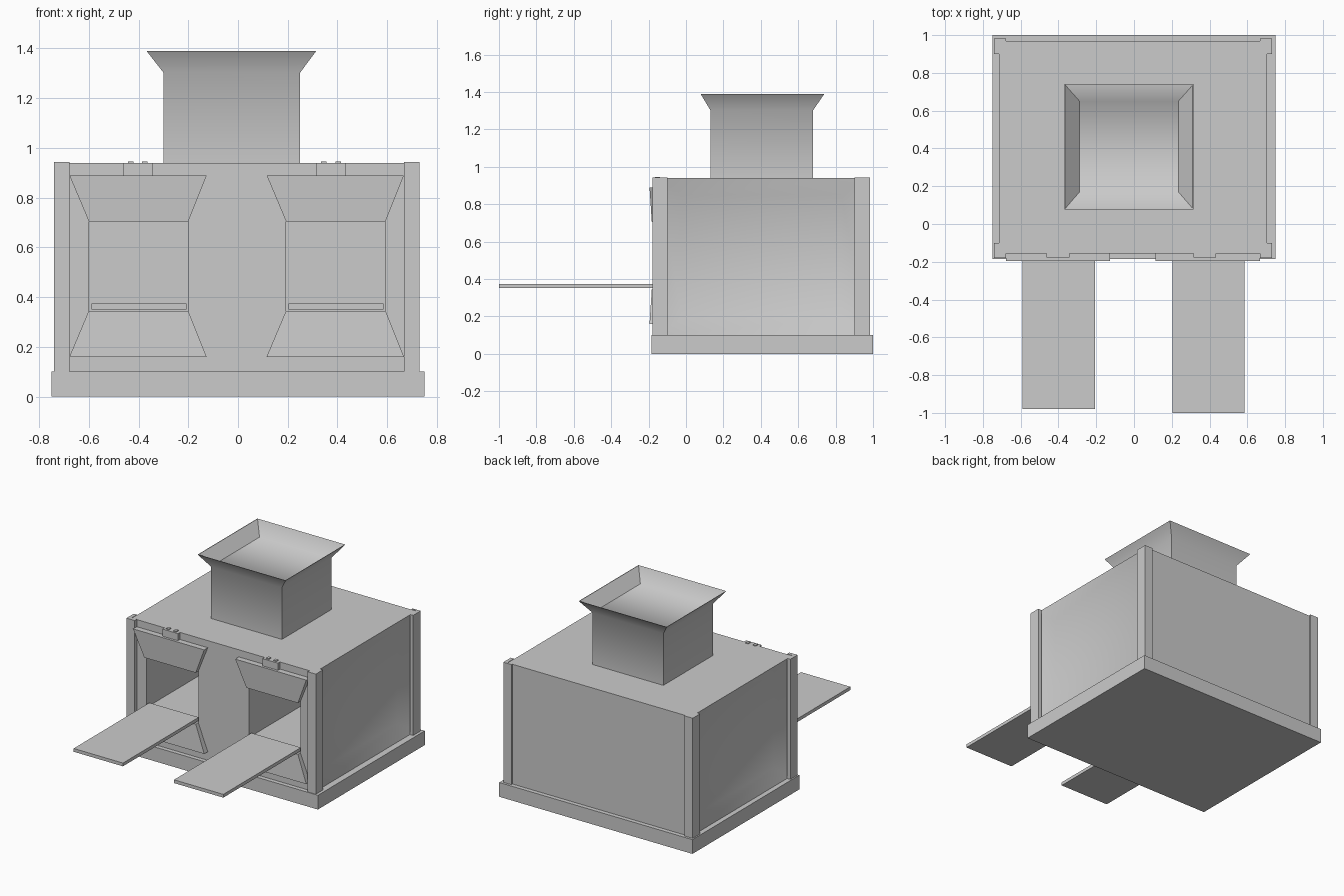
import bpy, bmesh, math

if "Cube" in bpy.data.objects:
    bpy.data.objects.remove(bpy.data.objects["Cube"])


def mesh_object(name, verts, faces):
    mesh = bpy.data.meshes.new(name)
    mesh.from_pydata(verts, [], faces)
    bm = bmesh.new()
    bm.from_mesh(mesh)
    bmesh.ops.recalc_face_normals(bm, faces=bm.faces)
    bm.to_mesh(mesh)
    bm.free()
    obj = bpy.data.objects.new(name, mesh)
    bpy.context.collection.objects.link(obj)
    return obj


def loft(name, rings):
    """Join equal-sized rings of points, capping both ends."""
    n = len(rings[0])
    verts = [p for ring in rings for p in ring]
    faces = [tuple(range(n)), tuple(range(len(verts) - n, len(verts)))]
    for r in range(len(rings) - 1):
        for i in range(n):
            j = (i + 1) % n
            faces.append((r*n + i, r*n + j, r*n + n + j, r*n + n + i))
    return mesh_object(name, verts, faces)


def rect(x0, x1, y0, y1, z):
    return [(x0, y0, z), (x1, y0, z), (x1, y1, z), (x0, y1, z)]


def box(name, x0, x1, y0, y1, z0, z1):
    return loft(name, [rect(x0, x1, y0, y1, z0), rect(x0, x1, y0, y1, z1)])


def activate(obj):
    bpy.ops.object.select_all(action='DESELECT')
    obj.select_set(True)
    bpy.context.view_layer.objects.active = obj


# Base slab
box("base_slab", -0.75, 0.75, -0.185, 1.0, 0, 0.1)

# Main cabinet with shallow sloping recesses in both sides
body = box("cabinet", -0.715, 0.705, -0.155, 0.97, 0.1, 0.94)
bm = bmesh.new()
bm.from_mesh(body.data)
bm.normal_update()
sides = [f for f in bm.faces if abs(f.normal.x) > 0.9]
bmesh.ops.inset_individual(bm, faces=sides, thickness=0.09)
for f in sides:
    for v in f.verts:
        v.co.x = 0.655 if v.co.x > 0 else -0.665
        v.co.y = 0.83 if v.co.y > 0.4 else -0.02
        v.co.z = 0.85 if v.co.z > 0.5 else 0.19
bm.to_mesh(body.data)
bm.free()

# L-shaped corner posts
for side, sx in (("left", -1), ("right", 1)):
    xo, xm, xi = (d * sx - 0.005 for d in (0.735, 0.71, 0.672))
    for end, yo, ym, yi in (("front", -0.18, -0.155, -0.1),
                            ("back", 0.983, 0.97, 0.9)):
        profile = [(xo, yo), (xi, yo), (xi, ym), (xm, ym), (xm, yi), (xo, yi)]
        loft(f"{end}_{side}_post",
             [[(x, y, z) for x, y in profile] for z in (0.1, 0.943)])

# Openings, flaps, hinge blocks and trays
for side, c, hinge_x, tray_end in (("left", -0.4, -0.402, -0.98),
                                   ("right", 0.393, 0.375, -1.0)):
    cutter = box(f"{side}_opening_cutter", c - 0.2, c + 0.2, -0.3, 0.45, 0.345, 0.707)
    cut = body.modifiers.new(f"{side}_opening", 'BOOLEAN')
    cut.operation = 'DIFFERENCE'
    cut.solver = 'EXACT'
    cut.object = cutter
    activate(body)
    bpy.ops.object.modifier_apply(modifier=cut.name)
    bpy.data.objects.remove(cutter)

    for level, z_out, z_in in (("upper", 0.89, 0.705), ("lower", 0.16, 0.345)):
        loft(f"{side}_{level}_flap",
             [rect(c - 0.278, c + 0.274, -0.195, -0.155, z_out),
              rect(c - 0.2, c + 0.2, -0.183, -0.155, z_in)])

    box(f"{side}_hinge_block", hinge_x - 0.06, hinge_x + 0.06, -0.178, -0.15, 0.89, 0.94)
    for k, dx in enumerate((-0.03, 0.028)):
        box(f"{side}_hinge_pin_{k + 1}", hinge_x + dx - 0.011, hinge_x + dx + 0.011,
            -0.165, -0.14, 0.935, 0.946)

    box(f"{side}_tray", c - 0.19, c + 0.193, tray_end, -0.14, 0.351, 0.374)

# Top chute with flared rim and shallow floor inside
chute = loft("top_chute", [rect(-0.3, 0.25, 0.13, 0.68, 0.94),
                           rect(-0.3, 0.25, 0.13, 0.68, 1.303),
                           rect(-0.368, 0.315, 0.078, 0.74, 1.39),
                           rect(-0.364, 0.311, 0.082, 0.736, 1.39),
                           rect(-0.288, 0.235, 0.17, 0.65, 1.315)])

# Soft shading across the shallow slopes only
for obj in (body, chute):
    activate(obj)
    bpy.ops.object.shade_smooth_by_angle(angle=math.radians(42))
